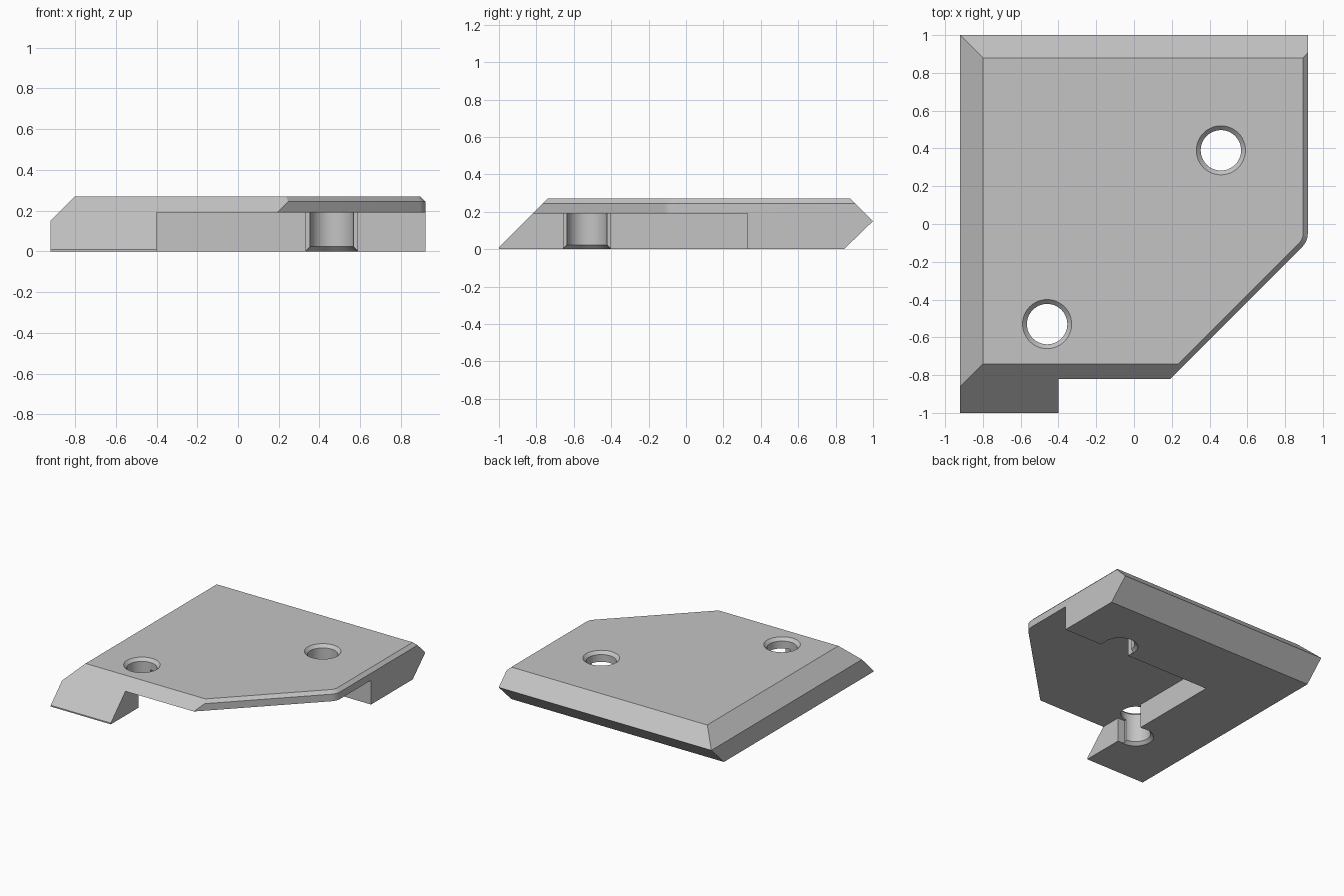
import bpy, bmesh, math
from mathutils import Vector

default = bpy.data.objects.get("Cube")
if default:
    bpy.data.objects.remove(default, do_unlink=True)

TOP = 0.27
grey = bpy.data.materials.new("light grey")
grey.use_nodes = True
colour = (0.55, 0.55, 0.55, 1)
grey.diffuse_color = colour
grey.node_tree.nodes["Principled BSDF"].inputs["Base Color"].default_value = colour


def finish(bm, name):
    bmesh.ops.recalc_face_normals(bm, faces=bm.faces)
    mesh = bpy.data.meshes.new(name)
    bm.to_mesh(mesh)
    bm.free()
    obj = bpy.data.objects.new(name, mesh)
    bpy.context.collection.objects.link(obj)
    mesh.materials.append(grey)
    return obj


def prism(points, direction):
    bm = bmesh.new()
    face = bm.faces.new([bm.verts.new(p) for p in points])
    ext = bmesh.ops.extrude_face_region(bm, geom=[face])
    moved = [v for v in ext["geom"] if isinstance(v, bmesh.types.BMVert)]
    bmesh.ops.translate(bm, verts=moved, vec=direction)
    return bm


def slice_off(bm, point, normal):
    """Remove everything beyond a plane and cap the opening."""
    res = bmesh.ops.bisect_plane(bm, geom=bm.verts[:] + bm.edges[:] + bm.faces[:],
                                 plane_co=point, plane_no=normal, clear_outer=True)
    edges = [e for e in res["geom_cut"] if isinstance(e, bmesh.types.BMEdge)]
    if edges:
        bmesh.ops.holes_fill(bm, edges=[e for e in edges if e.is_boundary], sides=0)


# Plate: side profile swept across the width
profile = [(-1, 0), (-1, 0.01), (-0.74, TOP), (0.88, TOP), (1, 0.15), (0.845, 0)]
plate_bm = prism([(-0.92, y, z) for y, z in profile], (2, 0, 0))
# Wide bevel on the left edge
slice_off(plate_bm, (-0.92, 0, 0.15), (-1, 0, 1))
# Right edge, rounded corner and diagonal, each with a narrow top bevel
steps, radius, bevel = 8, 0.1, 0.025
for i in range(steps + 1):
    a = -math.pi / 4 * i / steps
    out = Vector((math.cos(a), math.sin(a), 0))
    point = Vector((0.82, -0.05, TOP - bevel)) + out * radius
    slice_off(plate_bm, point, out)
    slice_off(plate_bm, point, out + Vector((0, 0, 1)))
plate = finish(plate_bm, "corner_plate")

# Underside pocket, with a notch running to the middle of each hole
holes = [(0.46, 0.39), (-0.46, -0.53)]
(hx, hy), (gx, gy) = holes
w, px, py = 0.126, -0.4, 0.33
outline = [(px, -1.2), (1.2, -1.2), (1.2, py), (hx + w, py), (hx + w, hy),
           (hx - w, hy), (hx - w, py), (px, py),
           (px, gy + w), (gx, gy + w), (gx, gy - w), (px, gy - w)]
cutters = [finish(prism([(x, y, -0.1) for x, y in outline], (0, 0, 0.29)), "pocket_cutter")]

# Round holes, countersunk at both ends
for n, (x, y) in enumerate(holes):
    bm = bmesh.new()
    r, flare, e, sides = 0.107, 0.023, 0.01, 48
    levels = [(-e, r + flare + e), (flare, r), (TOP - flare, r), (TOP + e, r + flare + e)]
    rings = [[bm.verts.new((x + rr * math.cos(math.tau * k / sides),
                            y + rr * math.sin(math.tau * k / sides), z))
              for k in range(sides)] for z, rr in levels]
    bm.faces.new(rings[0])
    bm.faces.new(rings[-1])
    for lo, hi in zip(rings, rings[1:]):
        for k in range(sides):
            j = (k + 1) % sides
            bm.faces.new((lo[k], lo[j], hi[j], hi[k]))
    cutters.append(finish(bm, f"hole_cutter_{n + 1}"))

bpy.ops.object.select_all(action="DESELECT")
plate.select_set(True)
bpy.context.view_layer.objects.active = plate
for cutter in cutters:
    cutter.hide_render = True
    mod = plate.modifiers.new(cutter.name, "BOOLEAN")
    mod.operation = "DIFFERENCE"
    mod.solver = "EXACT"
    mod.object = cutter
    bpy.ops.object.modifier_apply(modifier=mod.name)
    bpy.data.objects.remove(cutter, do_unlink=True)

bpy.ops.object.shade_smooth_by_angle(angle=math.radians(25))
